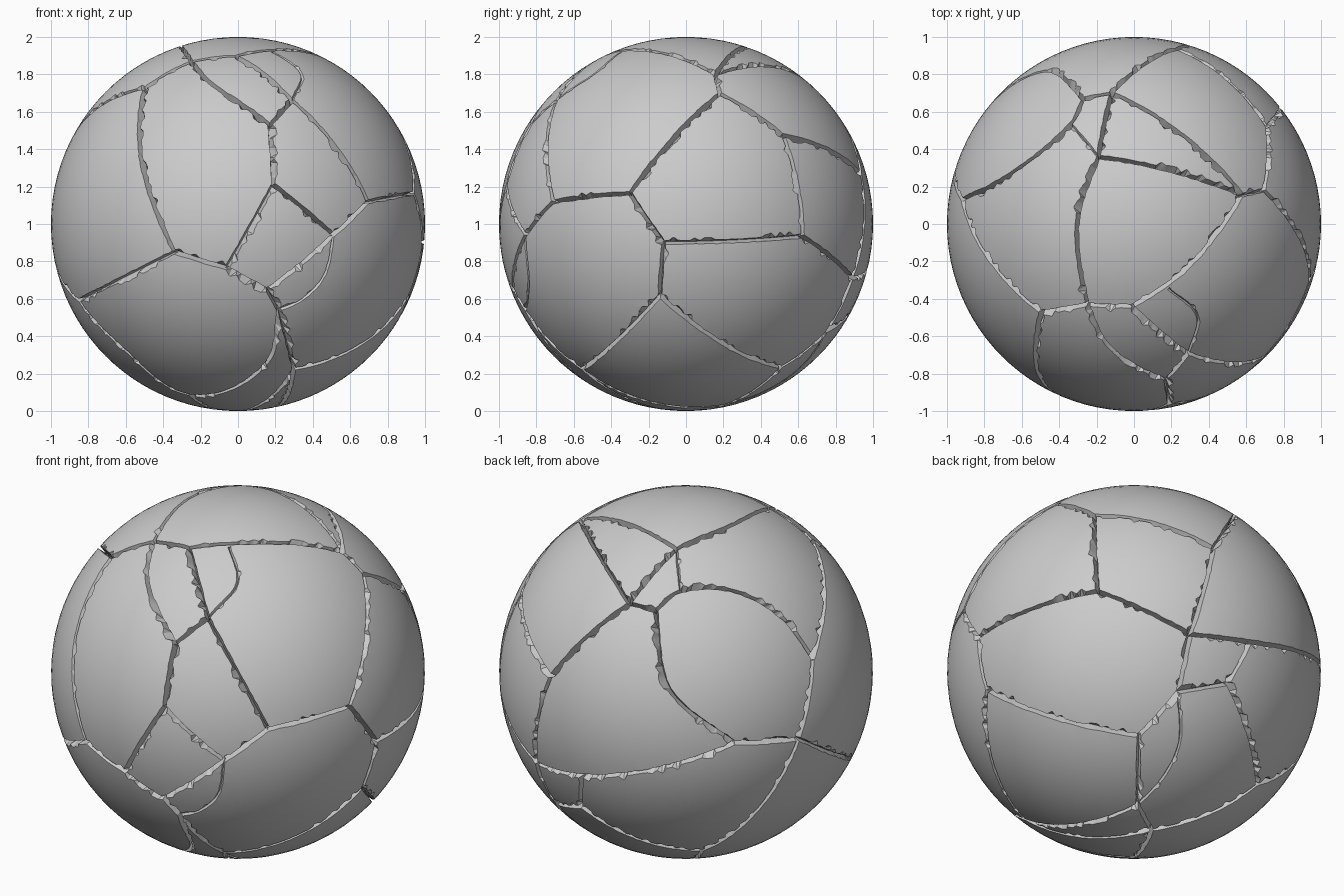
import bpy, bmesh, random
from math import sin, cos, radians, sqrt
from mathutils import Vector

if "Cube" in bpy.data.objects:
    bpy.data.objects.remove(bpy.data.objects["Cube"])

random.seed(4)
P = {}  # crack junctions as unit directions


def nodes(az, el, **pts):
    """Place named points on the unit ball from their position in a view."""
    a, e = radians(az), radians(el)
    d = Vector((sin(a) * cos(e), -cos(a) * cos(e), sin(e)))
    right = Vector((cos(a), sin(a), 0))
    up = d.cross(right)
    for name, (u, v) in pts.items():
        w = sqrt(max(0, 1 - u * u - v * v))
        P[name] = (right * u + up * v + d * w).normalized()


# Front junctions
nodes(0, 0, F2=(-.34, -.15), F3=(-.85, -.41), F4=(-.06, -.235), F5=(.155, -.35),
      F6=(.22, -.46), F7=(.19, .21), F8=(.51, -.06), F9=(.17, .53), F10=(.29, .66),
      F11=(.695, .12), F15=(.30, -.775), m2=(-.513, .315),
      c1=(.144, -.754), c2=(-.257, -.914), c3=(-.604, -.674),
      s1=(.465, -.27), s2=(.35, -.40))
# Right side junctions
nodes(90, 0, F12=(-.30, .165), R6=(-.12, -.10), R7=(.625, -.065), R8=(-.14, -.385),
      R10=(.51, -.765), R12=(.89, -.29))
# Top junctions
nodes(0, 90, T1=(-.50, -.47), T2=(-.25, -.43), T3=(-.01, -.44), T6=(.58, .155),
      T7=(.695, .18), T8=(-.19, .36), T9=(-.12, .70), T10=(-.27, .67), T11=(.23, .935),
      T12=(.71, .52), T14=(-.92, .13), m1=(-.305, 0), m3=(-.13, -.66), m5=(.28, -.24),
      s3=(.19, -.35), s4=(.34, -.49))
# Back left junctions
nodes(215, 25, N1=(.262, -.38), N3=(-.556, -.556), N4=(.604, -.358), m6=(-.086, -.096),
      T17=(-.03, .433), m7=(.235, .44), m8=(.50, .305))
# Back right and underside junctions
nodes(140, -30, N5=(.503, -.06), N6=(.235, -.107), N7=(.02, -.71), N8=(.096, -.845),
      N9=(.658, -.604), s5=(.246, -.364), s6=(.166, -.55))

# Which junctions each crack runs through
CRACKS = [
    "T1 m2 F2|T1 T2|T1 T14|T2 T3|T2 m1 T8|T2 m3 F9|T3 F10|T3 m5 T6|F9 F10|F10 F11",
    "F9 F7|F7 F4|F7 F8|F8 F5|F8 F11|F2 F3|F2 F4|F4 F5|F5 F6|F6 F15|F6 c1 c2 c3 F3|F11 F12",
    "F12 R6|F12 T7|T6 T7|T6 T8|T6 T9|T8 T9|T9 T11|T11 T12|T12 T7|T12 R7|R6 R7|R6 R8|R8 R10",
    "R8 F15|R7 R12|R12 T11|T9 T10|T10 m6 N1|T10 T17 m7 m8 T14|T14 N4|N1 N4|N1 N3|N3 R12",
    "N3 N5|N5 N6|N6 R12|N6 R10|R10 N7|N5 N9|N9 N4|N4 F3|N9 N8|N7 N8|F15 N7|F15 N8|N8 c2"]
CHIPS = "F8 s1 s2 F6|s3 s4 F10|T8 T17|N6 s5 s6 N7"


def path(names):
    """Smooth line over the ball through the named points, evenly stepped."""
    k = [P[n] for n in names]
    k = [2 * k[0] - k[1]] + k + [2 * k[-1] - k[-2]]
    if len(k) == 4:
        ang = k[1].angle(k[2])
        n = max(3, int(ang / .028))
        return [k[1].slerp(k[2], i / n) for i in range(n + 1)]
    out = []
    for a, b, c, d in zip(k, k[1:], k[2:], k[3:]):
        n = max(2, int((c - b).length / .028))
        for i in range(n):
            t = i / n
            out.append((2 * b + (c - a) * t + (2 * a - 5 * b + 4 * c - d) * t * t
                        + (3 * b - a - 3 * c + d) * t ** 3).normalized())
    return out + [k[-2].copy()]


def wedge(names, half, depth, tooth):
    """V-shaped cutter with chipped teeth along one side."""
    pts = path(names)
    pts[0] = (pts[0] + (pts[0] - pts[1]).normalized() * .008).normalized()
    pts[-1] = (pts[-1] + (pts[-1] - pts[-2]).normalized() * .008).normalized()
    side = random.choice((0, 1))
    bm = bmesh.new()
    rings = []
    for i, p in enumerate(pts):
        t = pts[min(i + 1, len(pts) - 1)] - pts[max(i - 1, 0)]
        s = p.cross(t).normalized()
        w = [half * random.uniform(.75, 1.2) for _ in range(2)]
        if 0 < i < len(pts) - 1 and random.random() < .36:
            w[side] += tooth * random.uniform(.4, 1)
        c = Vector((0, 0, 1))
        rings.append([bm.verts.new(c + p * 1.015 + s * w[0] * 1.2),
                      bm.verts.new(c + p * 1.015 - s * w[1] * 1.2),
                      bm.verts.new(c + p * (1 - depth))])
    for a, b in zip(rings, rings[1:]):
        for j in range(3):
            q = (j + 1) % 3
            bm.faces.new((a[j], a[q], b[q]))
            bm.faces.new((a[j], b[q], b[j]))
    bm.faces.new(rings[0])
    bm.faces.new(rings[-1])
    bmesh.ops.recalc_face_normals(bm, faces=bm.faces)
    me = bpy.data.meshes.new("crack_cutter")
    bm.to_mesh(me)
    bm.free()
    ob = bpy.data.objects.new("crack_cutter", me)
    bpy.context.collection.objects.link(ob)
    ob.hide_render = True
    return ob


# Ball
bpy.ops.mesh.primitive_uv_sphere_add(segments=96, ring_count=48, radius=1, location=(0, 0, 1))
ball = bpy.context.object
ball.name = "cracked_ball"
bpy.ops.object.transform_apply(location=True, rotation=False, scale=False)


def carve(cutter):
    for solver in ('MANIFOLD', 'EXACT'):
        before = len(ball.data.vertices)
        m = ball.modifiers.new("crack", 'BOOLEAN')
        m.operation = 'DIFFERENCE'
        m.solver = solver
        m.object = cutter
        bpy.ops.object.modifier_apply(modifier=m.name)
        if len(ball.data.vertices) != before:
            break
    bpy.data.objects.remove(cutter)


# Deep cracks, then shallow chips
for row in CRACKS:
    for line in row.split("|"):
        carve(wedge(line.split(), .012, .05, .026))
for line in CHIPS.split("|"):
    carve(wedge(line.split(), .013, .014, .02))

# Smooth shell with crisp crack rims
bpy.ops.object.select_all(action='DESELECT')
ball.select_set(True)
bpy.context.view_layer.objects.active = ball
bpy.ops.object.shade_smooth_by_angle(angle=radians(25))
